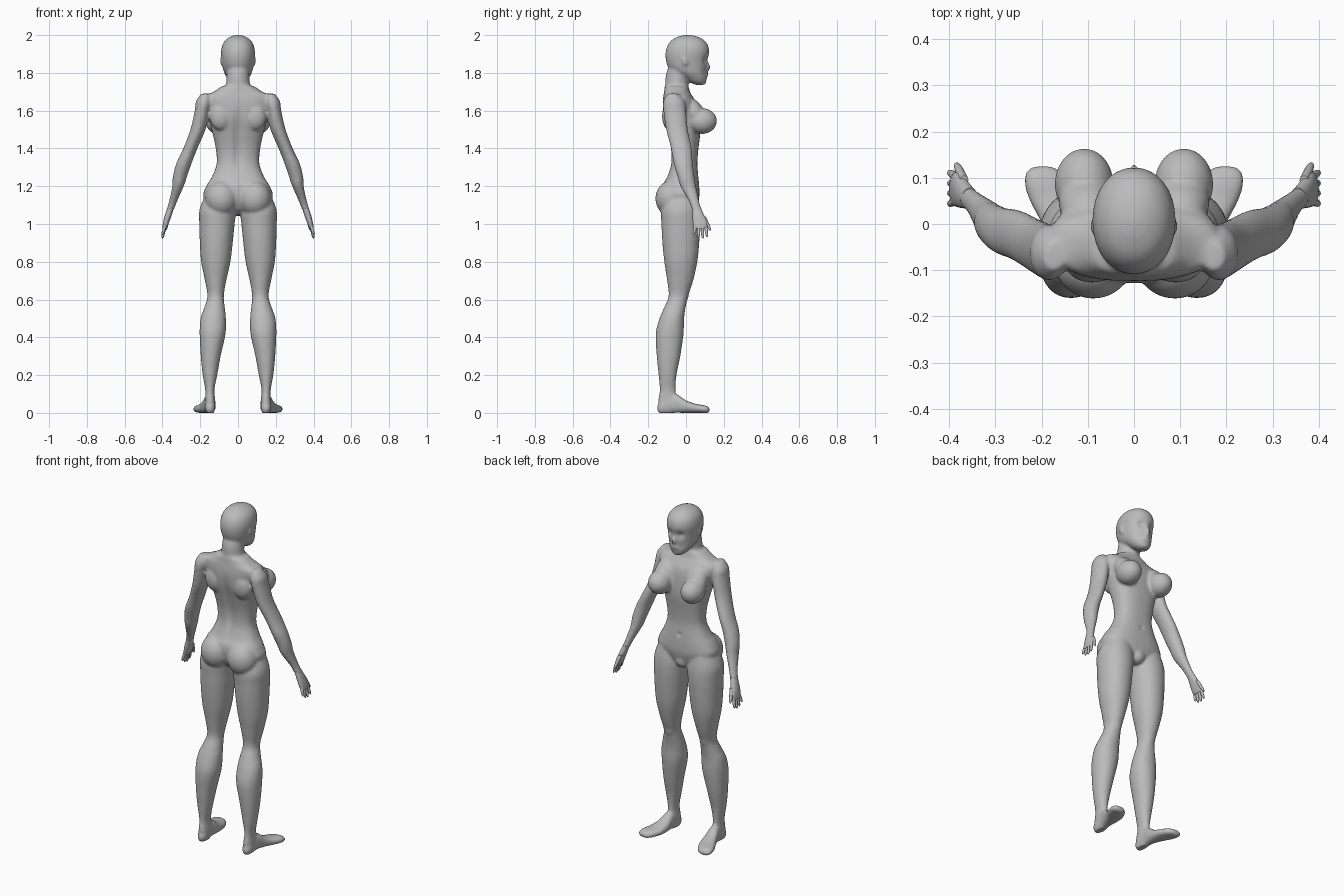
import bpy, bmesh, math
from mathutils import Matrix, Vector

cube = bpy.data.objects.get("Cube")
if cube:
    bpy.data.objects.remove(cube, do_unlink=True)

clay = bpy.data.materials.new("clay_grey")
clay.use_nodes = True
GREY = (0.5, 0.5, 0.5, 1)
clay.diffuse_color = GREY
clay.node_tree.nodes["Principled BSDF"].inputs["Base Color"].default_value = GREY
clay.node_tree.nodes["Principled BSDF"].inputs["Roughness"].default_value = 0.6


def spline(rows, steps):
    """Catmull-Rom resampling of the cross-section rows."""
    out = []
    for i in range(len(rows) - 1):
        p0, p1 = rows[max(i - 1, 0)], rows[i]
        p2, p3 = rows[i + 1], rows[min(i + 2, len(rows) - 1)]
        for s in range(steps):
            t = s / steps
            out.append([0.5 * (2 * b + (c - a) * t + (2 * a - 5 * b + 4 * c - d) * t * t
                               + (3 * b - a - 3 * c + d) * t ** 3)
                        for a, b, c, d in zip(p0, p1, p2, p3)])
    return out + [list(rows[-1])]


def loft(bm, rows, side=1, power=2.0, along_y=False, steps=5, n=32):
    """Skin closed rings given as (position, u min, u max, v min, v max)."""
    rings = []
    for h, u0, u1, v0, v1 in spline(rows, steps):
        ring = []
        for k in range(n):
            c, s = math.cos(2 * math.pi * k / n), math.sin(2 * math.pi * k / n)
            u = (u0 + u1) / 2 + (u1 - u0) / 2 * math.copysign(abs(c) ** (2 / power), c)
            v = (v0 + v1) / 2 + (v1 - v0) / 2 * math.copysign(abs(s) ** (2 / power), s)
            ring.append(bm.verts.new((side * u, h, v) if along_y else (side * u, v, h)))
        rings.append(ring)
    for a, b in zip(rings, rings[1:]):
        for k in range(n):
            bm.faces.new((a[k], a[(k + 1) % n], b[(k + 1) % n], b[k]))
    bm.faces.new(rings[0])
    bm.faces.new(rings[-1])


def ball(bm, centre, radii, tilt=0.0):
    m = (Matrix.Translation(centre) @ Matrix.Rotation(tilt, 4, 'X')
         @ Matrix.Diagonal((*radii, 1)))
    bmesh.ops.create_uvsphere(bm, u_segments=32, v_segments=20, radius=1, matrix=m)


def finish(bm, name):
    bmesh.ops.recalc_face_normals(bm, faces=bm.faces[:])
    mesh = bpy.data.meshes.new(name)
    bm.to_mesh(mesh)
    bm.free()
    mesh.materials.append(clay)
    ob = bpy.data.objects.new(name, mesh)
    bpy.context.collection.objects.link(ob)
    return ob


def smooth(ob, degrees):
    bpy.ops.object.select_all(action='DESELECT')
    ob.select_set(True)
    bpy.context.view_layer.objects.active = ob
    bpy.ops.object.shade_smooth_by_angle(angle=math.radians(degrees))


# Cross-sections: z, x min, x max, y min, y max
TORSO = [(1.05, -.05, .05, -.06, .03), (1.08, -.10, .10, -.10, .055),
         (1.14, -.182, .182, -.125, .07), (1.20, -.168, .168, -.125, .07),
         (1.25, -.138, .138, -.10, .066), (1.32, -.113, .113, -.08, .06),
         (1.40, -.118, .118, -.082, .066), (1.48, -.135, .135, -.10, .075),
         (1.56, -.155, .155, -.12, .072), (1.63, -.178, .178, -.124, .06),
         (1.675, -.18, .18, -.12, .035), (1.70, -.13, .13, -.116, .02),
         (1.73, -.085, .085, -.112, .012)]
NECK = [(1.66, -.085, .085, -.11, .03), (1.70, -.08, .08, -.113, .022),
        (1.74, -.064, .064, -.11, .012), (1.79, -.06, .06, -.106, .02),
        (1.84, -.06, .06, -.09, .03)]
HEAD = [(1.735, -.018, .018, .055, .095), (1.75, -.042, .042, .02, .105),
        (1.775, -.06, .06, -.02, .111), (1.80, -.073, .073, -.065, .111),
        (1.83, -.081, .081, -.095, .112), (1.87, -.087, .087, -.107, .115),
        (1.91, -.09, .09, -.108, .123), (1.95, -.082, .082, -.095, .115),
        (1.978, -.062, .062, -.07, .09), (1.994, -.035, .035, -.035, .055),
        (2.001, -.008, .008, -.005, .02)]
LEG = [(1.17, .04, .165, -.09, .05), (1.08, .012, .203, -.13, .07),
       (1.0, .018, .205, -.13, .075), (.9, .028, .202, -.125, .07),
       (.8, .04, .195, -.115, .06), (.7, .062, .175, -.10, .038),
       (.62, .075, .162, -.092, .012), (.56, .07, .178, -.115, -.002),
       (.5, .064, .198, -.14, -.01), (.42, .066, .203, -.16, -.013),
       (.3, .092, .197, -.155, -.03), (.2, .11, .187, -.145, -.05),
       (.12, .125, .173, -.14, -.055), (.06, .12, .175, -.148, -.045),
       (.0, .125, .17, -.148, -.06)]
ARM = [(1.69, .15, .195, -.10, -.04), (1.65, .14, .222, -.12, -.008),
       (1.6, .15, .229, -.12, .0), (1.5, .172, .252, -.105, .01),
       (1.4, .215, .29, -.08, .03), (1.32, .246, .327, -.065, .036),
       (1.25, .27, .345, -.045, .045), (1.2, .287, .348, -.03, .053),
       (1.12, .322, .365, .015, .07), (1.07, .341, .381, .033, .083)]
# Foot sections: y, x min, x max, z min, z max
FOOT = [(-.152, .14, .158, .012, .035), (-.13, .122, .174, 0, .06),
        (-.06, .12, .18, 0, .10), (0, .118, .2, 0, .066),
        (.05, .123, .226, 0, .048), (.09, .14, .238, 0, .042),
        (.115, .16, .232, 0, .034), (.126, .18, .215, .008, .024)]

# Body volumes, fused into one skin
bm = bmesh.new()
loft(bm, TORSO, power=2.5)
loft(bm, NECK)
loft(bm, HEAD, power=2.1)
ball(bm, (0, .113, 1.835), (.011, .016, .026), .25)      # nose
ball(bm, (0, .107, 1.79), (.024, .012, .012))            # lips
ball(bm, (0, .088, 1.755), (.025, .02, .018))            # chin
ball(bm, (0, .025, 1.085), (.045, .042, .045))           # pelvis front
for s in (1, -1):
    loft(bm, LEG, s, 2.1)
    loft(bm, ARM, s)
    loft(bm, FOOT, s, 2.4, along_y=True)
    ball(bm, (s * .108, .086, 1.545), (.064, .078, .068))        # breast
    ball(bm, (s * .102, .048, 1.585), (.062, .05, .085), .45)    # upper chest
    ball(bm, (s * .088, -.078, 1.135), (.086, .084, .095))       # buttock
    ball(bm, (s * .087, -.005, 1.865), (.008, .016, .026), .2)   # ear
    ball(bm, (s * .117, -.015, .625), (.032, .03, .04))          # kneecap
    ball(bm, (s * .09, -.085, 1.57), (.06, .042, .075))          # shoulder blade
body = finish(bm, "body")

remesh = body.modifiers.new("fuse", 'REMESH')
remesh.mode = 'VOXEL'
remesh.voxel_size = .0075
relax = body.modifiers.new("relax", 'SMOOTH')
relax.factor = .5
relax.iterations = 6
fused = bpy.data.meshes.new_from_object(body.evaluated_get(bpy.context.evaluated_depsgraph_get()))
body.modifiers.clear()
body.data = fused
if not fused.materials:
    fused.materials.append(clay)

# Shallow hollows: centre, radius, push along y
HOLLOWS = [((.035, .105, 1.868), .02, -.011), ((0, .06, 1.25), .012, -.008),
           ((.05, .105, 1.80), .025, -.004)]
for v in fused.vertices:
    x, y, z = v.co
    push = 0
    for c, r, d in HOLLOWS:
        push += d * math.exp(-((Vector((abs(x), y, z)) - Vector(c)).length / r) ** 2)
    if y < -.04:  # groove down the spine
        push += .013 * math.exp(-(x / .022) ** 2 - ((z - 1.44) / .15) ** 4)
    v.co.y += push
smooth(body, 60)

# Hands: palm, four fingers and a thumb
PALM = [(1.09, .338, .372, .032, .078), (1.05, .35, .386, .034, .094),
        (1.01, .364, .396, .036, .112), (.985, .374, .4, .04, .11),
        (.975, .381, .399, .046, .104)]
FINGERS = [(.05, .043, .945), (.068, .066, .928), (.086, .089, .924), (.103, .112, .932)]


def digit(bm, side, base, tip, r):
    rows = []
    for t, k in ((0, 1), (.5, 1), (.85, .8), (1, .3)):
        x, y, z = Vector(base).lerp(Vector(tip), t)
        rows.append((z, x - r * k, x + r * k, y - r * k, y + r * k))
    loft(bm, rows, side, steps=3, n=12)


for label, s in (("left_hand", 1), ("right_hand", -1)):
    bm = bmesh.new()
    loft(bm, PALM, s, 2.2, n=24)
    for y0, y1, z1 in FINGERS:
        digit(bm, s, (.386, y0, .995), (.4, y1, z1), .0085)
    digit(bm, s, (.368, .095, 1.04), (.385, .13, .965), .0095)
    smooth(finish(bm, label), 60)
